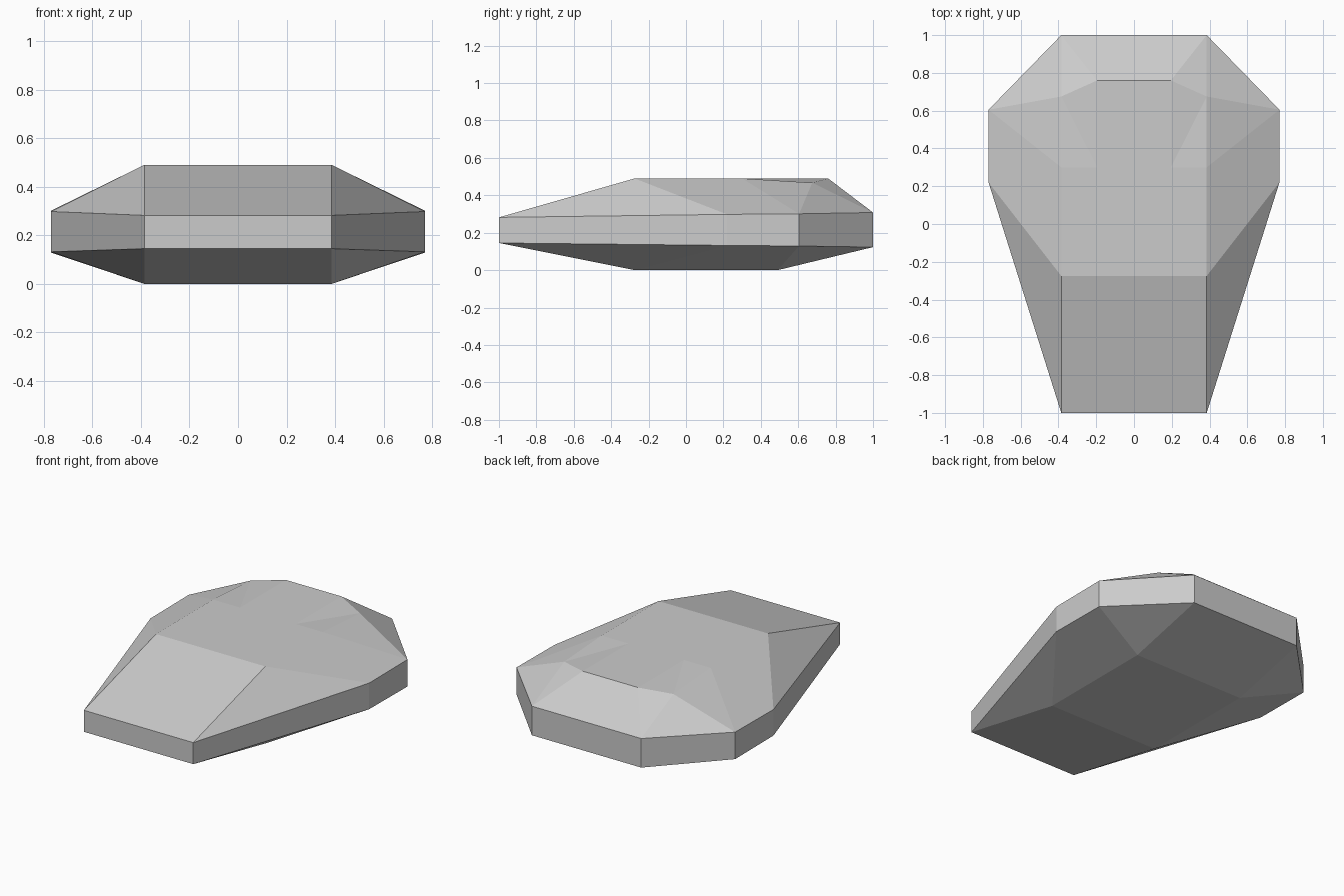
import bpy
import bmesh

if "Cube" in bpy.data.objects:
    bpy.data.objects.remove(bpy.data.objects["Cube"])

# Right-hand corner points of the stone; the left side is mirrored from them
RIGHT = {
    # girdle band, lower and upper rim
    "front_lo": (0.385, -1.0, 0.145), "front_hi": (0.385, -1.0, 0.282),
    "side_a_lo": (0.77, 0.22, 0.132), "side_a_hi": (0.77, 0.22, 0.298),
    "side_b_lo": (0.77, 0.605, 0.129), "side_b_hi": (0.77, 0.605, 0.301),
    "back_lo": (0.385, 1.0, 0.123), "back_hi": (0.385, 1.0, 0.308),
    # top plateau with a dropped rear corner
    "top_front": (0.385, -0.275, 0.49), "shoulder": (0.385, 0.30, 0.49),
    "inner": (0.195, 0.30, 0.49), "crest": (0.195, 0.76, 0.49),
    "dent": (0.385, 0.675, 0.467),
    # flat underside
    "floor_front": (0.385, -0.275, 0.0), "floor_back": (0.385, 0.49, 0.0),
}

# Closed chain of points; each step spans from the right to the left side
CHAIN = ["front_lo", "front_hi", "top_front", "inner", "crest",
         "back_hi", "back_lo", "floor_back", "floor_front", "front_lo"]

# Facets that lie wholly on one side
SIDE = [
    "top_front shoulder inner", "inner shoulder dent", "inner dent crest",
    "front_hi side_a_hi top_front", "top_front side_a_hi side_b_hi shoulder",
    "shoulder side_b_hi dent", "dent side_b_hi back_hi", "crest dent back_hi",
    "front_lo floor_front side_a_lo",
    "floor_front floor_back side_b_lo side_a_lo",
    "floor_back back_lo side_b_lo",
]

# Girdle band facets
RIM = ["front", "side_a", "side_b", "back"]
SIDE += [f"{a}_lo {b}_lo {b}_hi {a}_hi" for a, b in zip(RIM, RIM[1:])]

bm = bmesh.new()
sides = [{n: bm.verts.new((s * x, y, z)) for n, (x, y, z) in RIGHT.items()}
         for s in (1, -1)]
right, left = sides

for a, b in zip(CHAIN, CHAIN[1:]):
    bm.faces.new((right[a], right[b], left[b], left[a]))
for points in sides:
    for facet in SIDE:
        bm.faces.new([points[n] for n in facet.split()])
bmesh.ops.recalc_face_normals(bm, faces=bm.faces)

# Faceted stone body
mesh = bpy.data.meshes.new("faceted_stone")
bm.to_mesh(mesh)
bm.free()
bpy.context.collection.objects.link(bpy.data.objects.new("faceted_stone", mesh))
